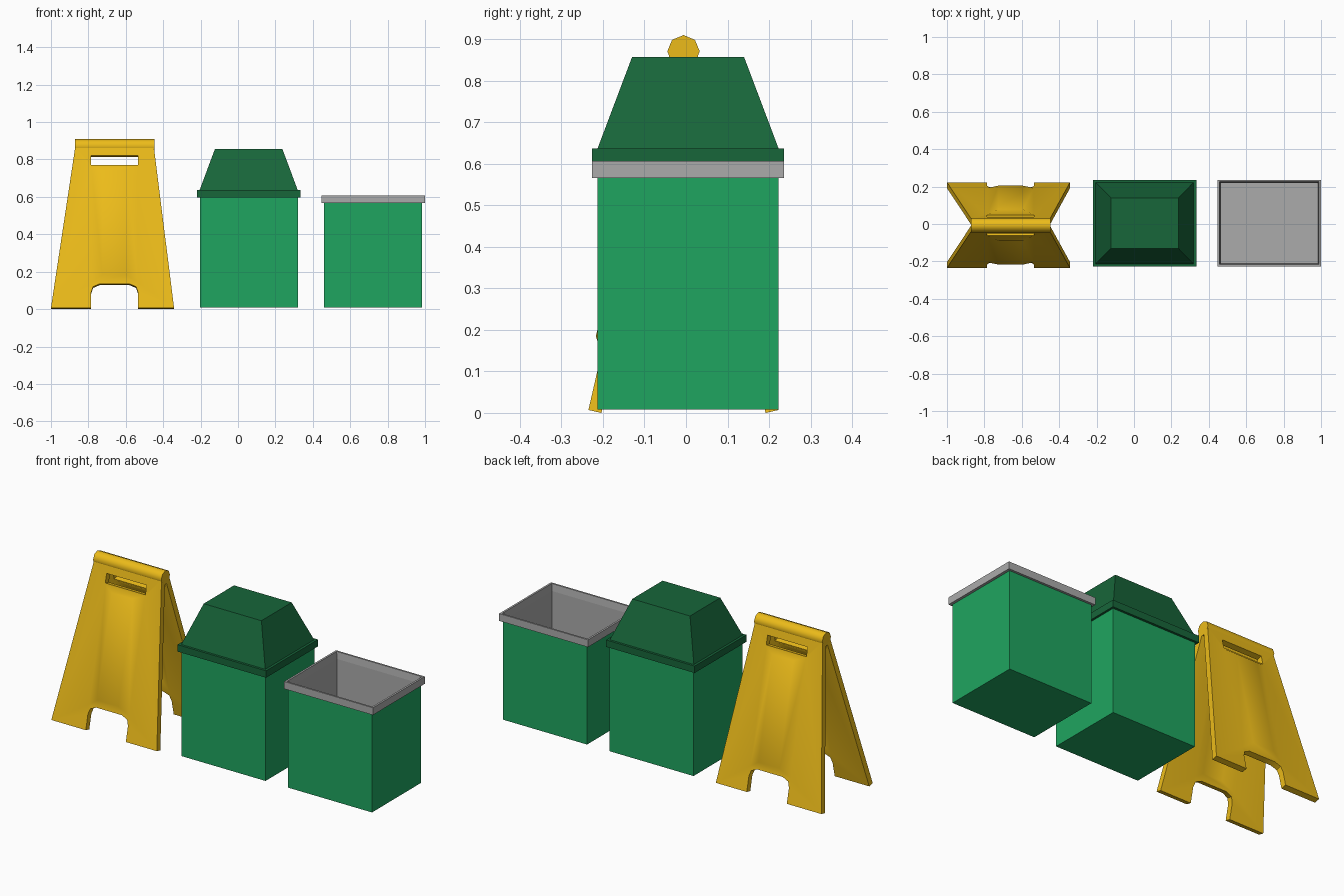
import bpy, bmesh, math
from mathutils import Vector

if "Cube" in bpy.data.objects:
    bpy.data.objects.remove(bpy.data.objects["Cube"])


def material(name, rgb):
    m = bpy.data.materials.new(name)
    m.diffuse_color = (*rgb, 1)
    m.use_nodes = True
    m.node_tree.nodes["Principled BSDF"].inputs["Base Color"].default_value = m.diffuse_color
    return m


YELLOW = material("yellow_plastic", (0.84, 0.50, 0.010))
GREEN = material("green_plastic", (0.0137, 0.376, 0.117))
DARK = material("dark_green_plastic", (0.0086, 0.133, 0.042))
GREY = material("grey_liner", (0.407, 0.407, 0.407))


def finish(bm, name, mat):
    me = bpy.data.meshes.new(name)
    bm.to_mesh(me)
    bm.free()
    me.materials.append(mat)
    ob = bpy.data.objects.new(name, me)
    bpy.context.collection.objects.link(ob)
    return ob


def smooth(ob, degrees):
    bpy.ops.object.select_all(action='DESELECT')
    ob.select_set(True)
    bpy.context.view_layer.objects.active = ob
    bpy.ops.object.shade_smooth_by_angle(angle=math.radians(degrees))


def loft(name, mat, cx, cy, rings, cap_start=True):
    """Stack of rectangles given as (half x, half y, z)."""
    bm = bmesh.new()
    loops = [[bm.verts.new((cx + sx * hx, cy + sy * hy, z))
              for sx, sy in ((-1, -1), (1, -1), (1, 1), (-1, 1))]
             for hx, hy, z in rings]
    for a, b in zip(loops, loops[1:]):
        for i in range(4):
            j = (i + 1) % 4
            bm.faces.new((a[i], a[j], b[j], b[i]))
    if cap_start:
        bm.faces.new(loops[0][::-1])
    bm.faces.new(loops[-1])
    if cap_start:
        bmesh.ops.recalc_face_normals(bm, faces=bm.faces[:])
    return finish(bm, name, mat)


SX, SY = -0.66, -0.006   # centre of the folding sign
SLOPE = 0.228


def sign_panel(name, side):
    """Leaning panel with handle slot, leg cut-out and raised centre; side -1 is the front."""
    normal = Vector((0, side, SLOPE)).normalized()

    def point(bm, x, z, lift=0.0):
        y = side * (0.229 - SLOPE * (z - 0.007))
        return bm.verts.new(Vector((SX + x, SY + y, z)) + normal * lift)

    def rect(bm, h, z0, z1, lift=0.0):
        return [point(bm, x, z, lift) for x, z in ((-h, z0), (h, z0), (h, z1), (-h, z1))]

    bm = bmesh.new()
    half = [(0.08, 0.135), (0.115, 0.12), (0.125, 0.09), (0.125, 0.007)]
    outline = [point(bm, x, z) for x, z in
               half + [(0.318, 0.007), (0.21, 0.868), (-0.21, 0.868), (-0.34, 0.007)]
               + [(-x, z) for x, z in half[::-1]]]
    slot = rect(bm, 0.125, 0.77, 0.82)
    base = rect(bm, 0.124, 0.142, 0.764)
    edges = [bm.edges.new((l[i], l[(i + 1) % len(l)]))
             for l in (outline, slot, base) for i in range(len(l))]
    bmesh.ops.triangle_fill(bm, edges=edges, use_beauty=True, normal=normal)

    # remove any fill inside the two openings
    def in_hole(f):
        return set(f.verts) <= set(slot) or set(f.verts) <= set(base)
    bmesh.ops.delete(bm, geom=[f for f in bm.faces if in_hole(f)], context='FACES_ONLY')

    # raised centre
    top = rect(bm, 0.065, 0.18, 0.738, 0.022)
    for i in range(4):
        j = (i + 1) % 4
        bm.faces.new((base[i], base[j], top[j], top[i]))
    bm.faces.new(top)
    bm.normal_update()
    for f in bm.faces:
        if f.normal.y * side < 0:
            f.normal_flip()
    ob = finish(bm, name, YELLOW)
    smooth(ob, 42)
    mod = ob.modifiers.new("thickness", 'SOLIDIFY')
    mod.thickness = 0.032
    mod.offset = -1
    # apply the thickness so that the outer rim edges stay sharp
    bpy.ops.object.modifier_apply(modifier=mod.name)
    smooth(ob, 42)


sign_panel("sign_front_panel", -1)
sign_panel("sign_back_panel", 1)

# octagonal hinge bar along the top of the sign
bpy.ops.mesh.primitive_cylinder_add(vertices=8, radius=0.039, depth=0.425,
                                    location=(SX, SY, 0.871),
                                    rotation=(0, math.pi / 2, 0))
hinge = bpy.context.object
hinge.name = "sign_hinge_bar"
hinge.data.materials.append(YELLOW)
smooth(hinge, 50)

# covered bin: body, then lid with overhanging rim
CY = 0.005
loft("covered_bin_body", GREEN, 0.059, CY, [(0.262, 0.218, 0.008), (0.262, 0.218, 0.61)])
loft("covered_bin_lid", DARK, 0.057, CY,
     [(0.276, 0.231, 0.598), (0.276, 0.231, 0.637),
      (0.262, 0.218, 0.637), (0.18, 0.135, 0.857)])

# open bin: hollow body, then grey liner folded over the edge
loft("open_bin_body", GREEN, 0.723, CY,
     [(0.261, 0.217, 0.012), (0.261, 0.217, 0.57), (0.262, 0.218, 0.57),
      (0.262, 0.218, 0.008)])
loft("open_bin_liner", GREY, 0.723, CY,
     [(0.262, 0.218, 0.566), (0.277, 0.231, 0.566), (0.277, 0.231, 0.607),
      (0.266, 0.221, 0.607), (0.260, 0.216, 0.568), (0.257, 0.213, 0.016)],
     cap_start=False)
